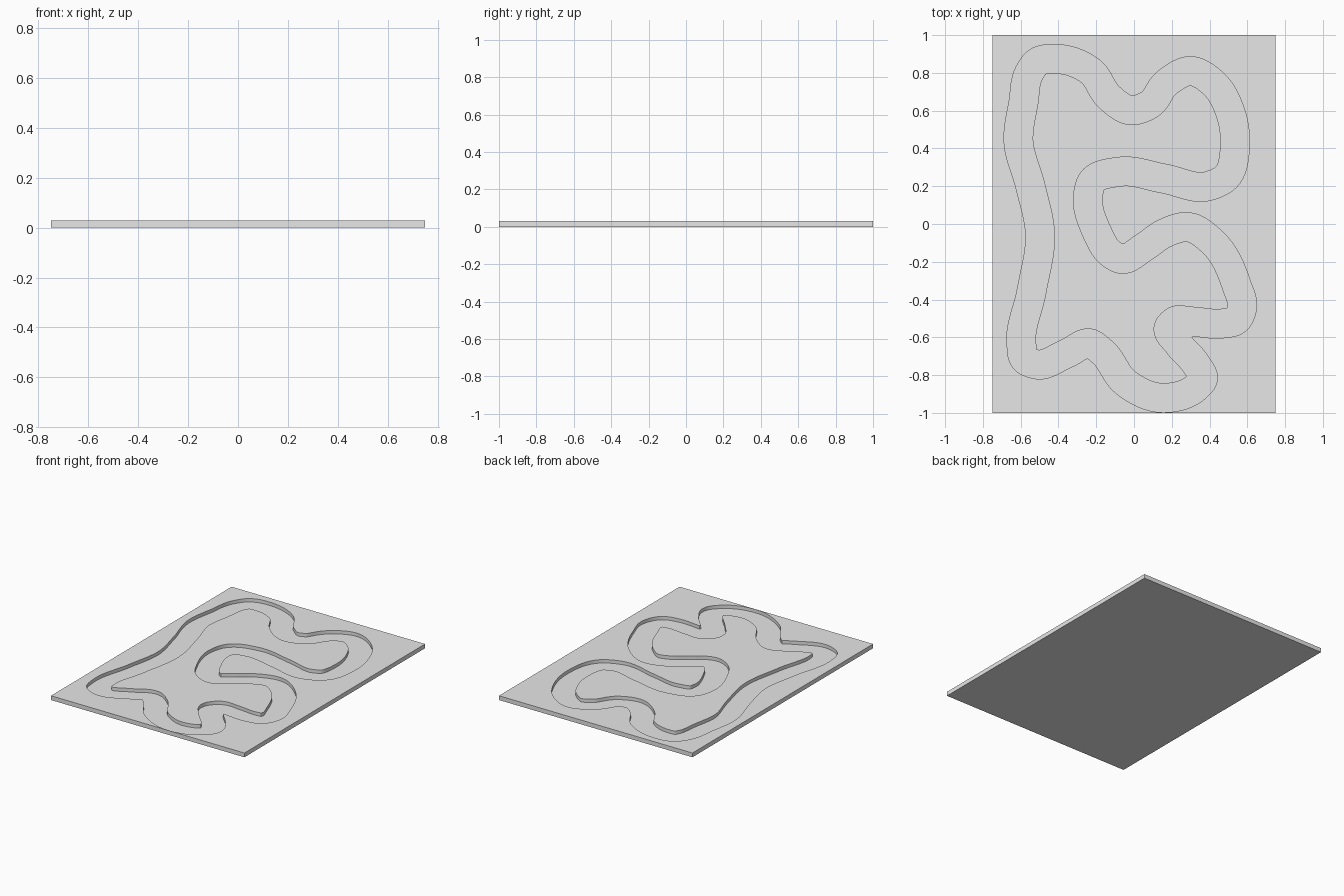
import bpy
import bmesh
from mathutils import Vector
from mathutils.geometry import interpolate_bezier

WIDTH, LENGTH, THICK = 1.5, 2.0, 0.03
FLOOR = 0.006          # height of the channel floor
HALF = 0.076           # half the channel width

# Centre line of the winding channel, clockwise from the top left corner
CENTRE = [
    (-.555, .80), (-.515, .855), (-.40, .873), (-.225, .805), (-.135, .675),
    (-.015, .602), (.085, .635), (.17, .745), (.30, .81), (.43, .735),
    (.505, .605), (.535, .44), (.485, .245), (.39, .20), (.16, .24),
    (-.075, .277), (-.222, .225), (-.243, .155), (-.195, -.045),
    (-.125, -.155), (-.066, -.185), (.05, -.125), (.16, -.05),
    (.285, -.016), (.43, -.11), (.545, -.33), (.573, -.44), (.54, -.51),
    (.475, -.526), (.30, -.516), (.215, -.515), (.183, -.55),
    (.235, -.635), (.33, -.745), (.365, -.82), (.325, -.868),
    (.135, -.92), (-.05, -.835), (-.165, -.68), (-.235, -.632),
    (-.355, -.685), (-.52, -.743), (-.58, -.715), (-.596, -.64),
    (-.542, -.355), (-.497, -.055), (-.55, .205), (-.612, .44), (-.585, .645),
]


def smooth_loop(points, steps=10):
    """Smooth closed path through the points."""
    pts = [Vector(p) for p in points]
    n = len(pts)
    tangents = []
    for i in range(n):
        a, b = pts[i] - pts[i - 1], pts[(i + 1) % n] - pts[i]
        la, lb = a.length, b.length
        tangents.append((a / la * lb + b / lb * la) / (la + lb))
    path = []
    for i in range(n):
        j = (i + 1) % n
        third = (pts[j] - pts[i]).length / 3
        seg = interpolate_bezier(pts[i], pts[i] + tangents[i] * third,
                                 pts[j] - tangents[j] * third, pts[j], steps + 1)
        path += [Vector(p[:2]) for p in seg[:-1]]
    return path


def offset_loop(path, distance):
    """Parallel path; points that fall inside the channel are dropped."""
    result = []
    limit = abs(distance) * 0.999
    edge = LENGTH / 2 - 0.002
    for i, p in enumerate(path):
        t = (path[(i + 1) % len(path)] - path[i - 1]).normalized()
        q = p + Vector((-t.y, t.x)) * distance
        if min((q - c).length for c in path) >= limit:
            q.y = max(-edge, min(edge, q.y))
            result.append(q)
    return result


def add_ring(bm, loop, z):
    """Closed ring of edges at height z."""
    verts = [bm.verts.new((p[0], p[1], z)) for p in loop]
    edges = [bm.edges.new((verts[i - 1], verts[i])) for i in range(len(verts))]
    return verts, edges


def add_wall(bm, low, high):
    for i in range(len(low)):
        bm.faces.new((low[i - 1], low[i], high[i], high[i - 1]))


def fill(bm, edges):
    bmesh.ops.triangle_fill(bm, use_beauty=True, edges=edges, normal=(0, 0, 1))


cube = bpy.data.objects.get("Cube")
if cube:
    bpy.data.objects.remove(cube, do_unlink=True)

centre = smooth_loop(CENTRE)
outer = offset_loop(centre, HALF)
inner = offset_loop(centre, -HALF)
x, y = WIDTH / 2, LENGTH / 2
border = [(-x, -y), (x, -y), (x, y), (-x, y)]

bm = bmesh.new()

# Rectangular slab: underside and outer sides
base_v, base_e = add_ring(bm, border, 0)
rim_v, rim_e = add_ring(bm, border, THICK)
bm.faces.new(base_v)
add_wall(bm, base_v, rim_v)

# Channel walls
outer_top_v, outer_top_e = add_ring(bm, outer, THICK)
outer_low_v, outer_low_e = add_ring(bm, outer, FLOOR)
inner_top_v, inner_top_e = add_ring(bm, inner, THICK)
inner_low_v, inner_low_e = add_ring(bm, inner, FLOOR)
add_wall(bm, outer_low_v, outer_top_v)
add_wall(bm, inner_low_v, inner_top_v)

# Top surface, raised island and channel floor
fill(bm, rim_e + outer_top_e)
fill(bm, inner_top_e)
fill(bm, outer_low_e + inner_low_e)
bmesh.ops.recalc_face_normals(bm, faces=bm.faces)

mesh = bpy.data.meshes.new("track_plate")
bm.to_mesh(mesh)
bm.free()
plate = bpy.data.objects.new("track_plate", mesh)
bpy.context.collection.objects.link(plate)

# Plain grey material
grey = bpy.data.materials.new("light_grey")
grey.use_nodes = True
colour = (0.8, 0.8, 0.8, 1)
grey.diffuse_color = colour
grey.node_tree.nodes["Principled BSDF"].inputs["Base Color"].default_value = colour
mesh.materials.append(grey)

# Smooth the curved walls, keep the edges crisp
bpy.ops.object.select_all(action="DESELECT")
plate.select_set(True)
bpy.context.view_layer.objects.active = plate
bpy.ops.object.shade_smooth_by_angle()
